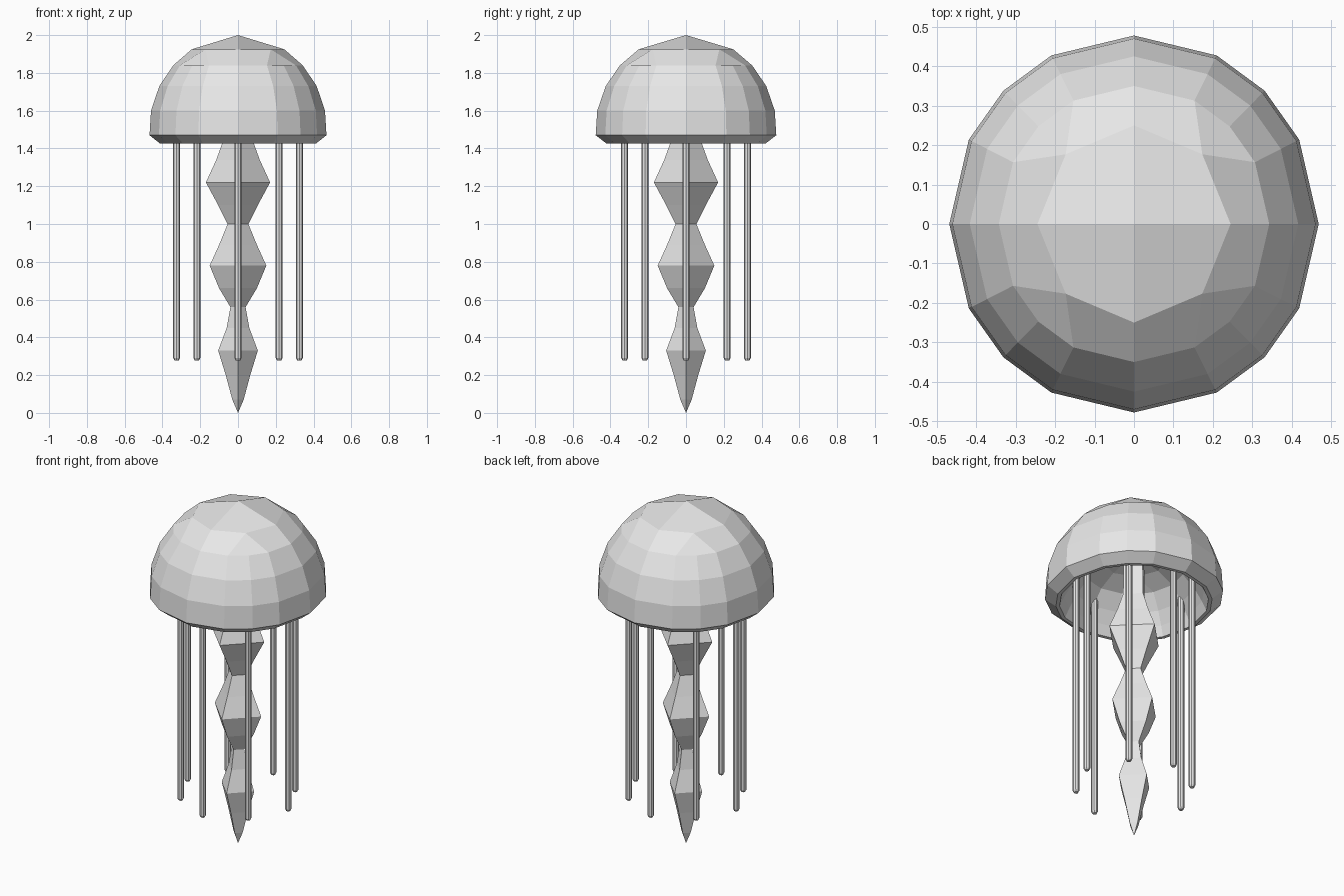
import bpy, bmesh, math

if "Cube" in bpy.data.objects:
    bpy.data.objects.remove(bpy.data.objects["Cube"])

grey = bpy.data.materials.new("soft_grey")
grey.diffuse_color = (0.8, 0.8, 0.8, 1)
grey.use_nodes = True
grey.node_tree.nodes["Principled BSDF"].inputs["Base Color"].default_value = grey.diffuse_color


def finish(name, bm):
    bmesh.ops.recalc_face_normals(bm, faces=bm.faces)
    mesh = bpy.data.meshes.new(name)
    bm.to_mesh(mesh)
    bm.free()
    mesh.materials.append(grey)
    ob = bpy.data.objects.new(name, mesh)
    bpy.context.collection.objects.link(ob)
    return ob


def ring(bm, r, z, angles, sx=1.0):
    return [bm.verts.new((r * sx * math.cos(math.radians(a)),
                          r * math.sin(math.radians(a)), z)) for a in angles]


def bridge(bm, a, b):
    n = len(a)
    for i in range(n):
        bm.faces.new((a[i], a[(i + 1) % n], b[(i + 1) % n], b[i]))


def quad_cap(bm, outer, r, z, top, sx):
    """Close a 16-sided ring with a 4 x 4 quad grid: 8-point ring, then apex."""
    inner = ring(bm, r, z, range(0, 360, 45), sx)
    apex = bm.verts.new((0, 0, top))
    for q in range(4):
        o = [outer[(4 * q + k) % 16] for k in range(5)]
        m0, d, m1 = (inner[(2 * q + k) % 8] for k in range(3))
        for f in ((o[0], o[1], d, m0), (o[1], o[2], o[3], d),
                  (o[3], o[4], m1, d), (m0, d, m1, apex)):
            bm.faces.new(f)


# Bell: outer dome, slanted rim and hollow underside in one closed shell
SX = 0.98
ANGLES = [q * 90 + a for q in range(4) for a in (0, 26.6, 45, 63.4)]
bm = bmesh.new()
profile = [(0.35, 1.84), (0.425, 1.73), (0.47, 1.60), (0.478, 1.47),
           (0.42, 1.425), (0.40, 1.425), (0.375, 1.48), (0.335, 1.55),
           (0.27, 1.63)]
rings = [ring(bm, r, z, ANGLES, SX) for r, z in profile]
for a, b in zip(rings, rings[1:]):
    bridge(bm, a, b)
quad_cap(bm, rings[0], 0.25, 1.925, 2.0, SX)
quad_cap(bm, rings[-1], 0.17, 1.68, 1.72, SX)
finish("bell", bm)

# Central arm: four-sided body with three swellings and a pointed end
bm = bmesh.new()
arm = [(0.07, 1.69), (0.075, 1.45), (0.115, 1.34), (0.17, 1.22), (0.105, 1.10),
       (0.055, 1.0), (0.10, 0.89), (0.15, 0.78), (0.10, 0.66),
       (0.04, 0.56), (0.06, 0.45), (0.105, 0.33), (0.065, 0.20),
       (0.03, 0.07)]
rings = [ring(bm, r, z, range(0, 360, 90)) for r, z in arm]
for a, b in zip(rings, rings[1:]):
    bridge(bm, a, b)
bm.faces.new(rings[0])
tip = bm.verts.new((0, 0, 0))
for i in range(4):
    bm.faces.new((rings[-1][i], rings[-1][(i + 1) % 4], tip))
finish("central_arm", bm)

# Tentacles: eight thin rods with slightly tapered lower ends
for k in range(8):
    bm = bmesh.new()
    rings = [ring(bm, r, z, range(0, 360, 45))
             for r, z in ((0.018, 1.60), (0.018, 0.29), (0.012, 0.278))]
    for a, b in zip(rings, rings[1:]):
        bridge(bm, a, b)
    bm.faces.new(rings[0])
    bm.faces.new(rings[-1])
    rod = finish(f"tentacle_{k + 1}", bm)
    dist = 0.325 if k % 2 == 0 else 0.308
    rod.location = (dist * math.cos(k * math.pi / 4),
                    dist * math.sin(k * math.pi / 4), 0)
